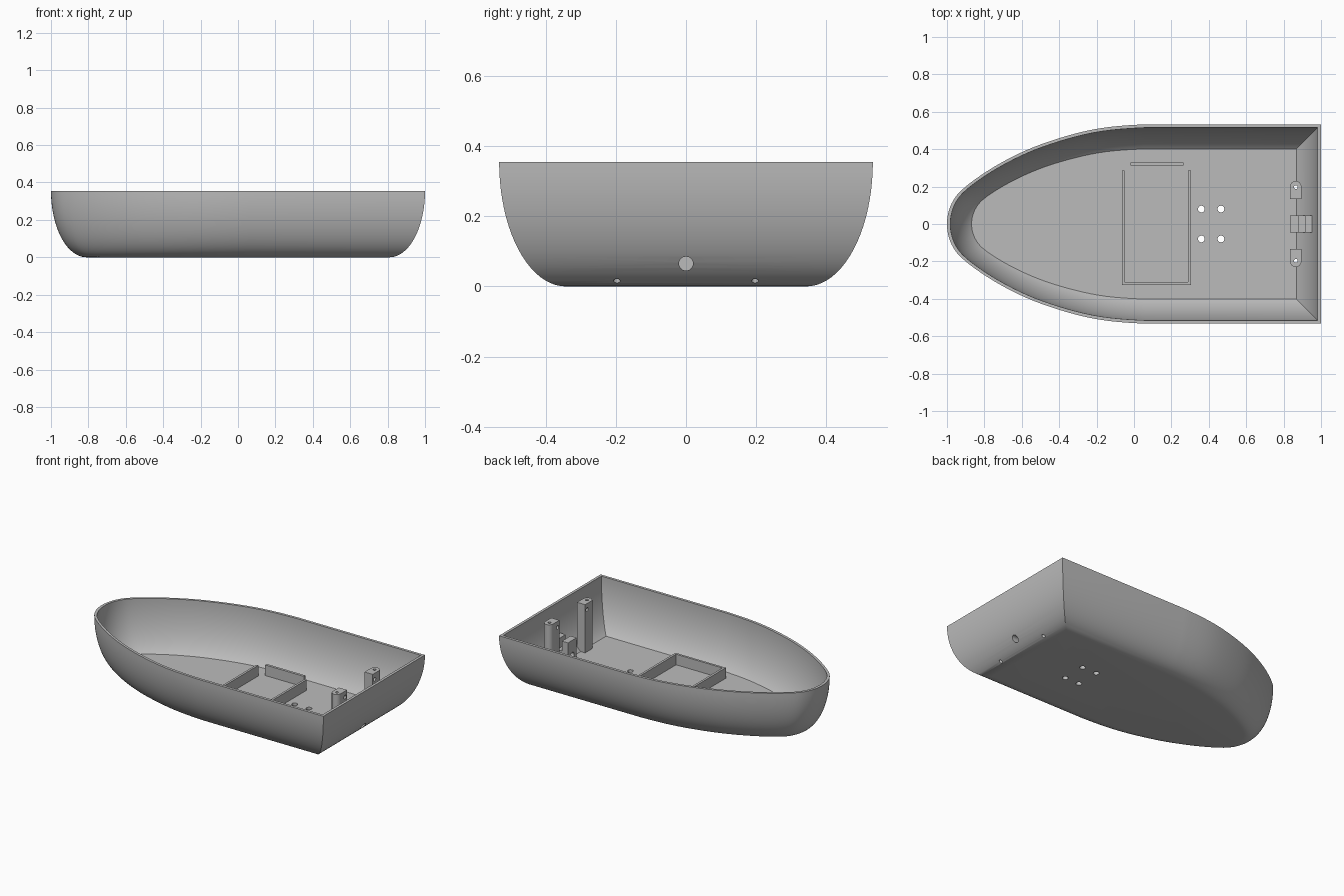
import bpy, bmesh, math
from mathutils import Matrix, Vector

if "Cube" in bpy.data.objects:
    bpy.data.objects.remove(bpy.data.objects["Cube"], do_unlink=True)

HEIGHT, HALF_WIDTH, CURVE_IN = 0.355, 0.533, 0.19
WALL, FLOOR = 0.018, 0.03

grey = bpy.data.materials.new("plain grey")
grey.use_nodes = True
grey.diffuse_color = (0.5, 0.5, 0.5, 1)
grey.node_tree.nodes["Principled BSDF"].inputs["Base Color"].default_value = (0.5, 0.5, 0.5, 1)


def finish(name, bm):
    bmesh.ops.recalc_face_normals(bm, faces=bm.faces)
    mesh = bpy.data.meshes.new(name)
    bm.to_mesh(mesh)
    bm.free()
    obj = bpy.data.objects.new(name, mesh)
    bpy.context.collection.objects.link(obj)
    mesh.materials.append(grey)
    return obj


def activate(obj):
    bpy.ops.object.select_all(action='DESELECT')
    obj.select_set(True)
    bpy.context.view_layer.objects.active = obj


def boolean(obj, other, operation):
    activate(obj)
    mod = obj.modifiers.new("boolean", 'BOOLEAN')
    mod.operation, mod.solver, mod.object = operation, 'EXACT', other
    bpy.ops.object.modifier_apply(modifier=mod.name)


def box(bm, x0, x1, y0, y1, z0, z1):
    size = Matrix.Diagonal((x1 - x0, y1 - y0, z1 - z0, 1))
    centre = Matrix.Translation(((x0 + x1) / 2, (y0 + y1) / 2, (z0 + z1) / 2))
    bmesh.ops.create_cube(bm, size=1, matrix=centre @ size)


def cylinder(bm, centre, radius, depth, along_x=False):
    turn = Matrix.Rotation(math.pi / 2 if along_x else 0, 4, 'Y')
    bmesh.ops.create_cone(bm, cap_ends=True, segments=24, radius1=radius, radius2=radius,
                          depth=depth, matrix=Matrix.Translation(centre) @ turn)


# Rim outline: rounded bow, straight sides, flat transom
key = [Vector(p) for p in [(-0.975, -0.11), (-1, 0), (-0.975, 0.11), (-0.9, 0.2), (-0.72, 0.322),
                           (-0.5, 0.425), (-0.22, 0.505), (0.06, HALF_WIDTH), (0.34, HALF_WIDTH)]]
half = []
for a, b, c, d in zip(key, key[1:], key[2:], key[3:]):
    for i in range(6):
        t = i / 6
        half.append(0.5 * (2 * b + (c - a) * t + (2 * a - 5 * b + 4 * c - d) * t * t
                           + (3 * b - a - 3 * c + d) * t ** 3))
half += [key[-2], Vector((1, HALF_WIDTH))]
outline = half + [Vector((p.x, -p.y)) for p in reversed(half[1:])]


def profile(extra, bottom, steps=20):
    """Inset and height pairs from the bottom up to the rim."""
    start = math.acos(1 - bottom / HEIGHT)
    angles = [start + (math.pi / 2 - start) * i / steps for i in range(steps + 1)]
    return [(CURVE_IN * (1 - math.sin(a)) + extra, HEIGHT * (1 - math.cos(a))) for a in angles]


def loft(name, levels):
    bm = bmesh.new()
    rings = [[bm.verts.new((p.x * (1 - d), p.y * (1 - d / HALF_WIDTH), z)) for p in outline]
             for d, z in levels]
    n = len(outline)
    for low, high in zip(rings, rings[1:]):
        for i in range(n):
            j = (i + 1) % n
            bm.faces.new((low[i], low[j], high[j], high[i]))
    bm.faces.new(rings[0])
    bm.faces.new(rings[-1])
    return finish(name, bm)


# Hull shell, and a solid core that trims fittings to the hull
hull = loft("hull", profile(0, 0) + profile(WALL, FLOOR)[::-1])
core = loft("trim_core", profile(0.008, 0.02))

# Drilled holes: floor, posts and shaft outlet
bm = bmesh.new()
for x in (0.36, 0.465):
    for y in (-0.08, 0.08):
        cylinder(bm, (x, y, 0.03), 0.018, 0.12)
for y in (-1, 1):
    cylinder(bm, (0.865, y * 0.197, 0.2), 0.01, 0.5)
    cylinder(bm, (0.865, y * 0.155, 0.31), 0.012, 0.12, True)
cylinder(bm, (0.94, 0, 0.065), 0.02, 0.3, True)
holes = finish("hole_cutters", bm)
boolean(hull, holes, 'DIFFERENCE')
parts = [hull]

# Tall stern posts with rounded outer faces
for side, name in ((1, "left_post"), (-1, "right_post")):
    bm = bmesh.new()
    arc = [(0.865 + 0.03 * math.cos(a), side * (0.2 + 0.03 * math.sin(a)))
           for a in [math.pi * i / 12 for i in range(13)]]
    loop = arc + [(0.835, side * 0.135), (0.895, side * 0.135)]
    face = bm.faces.new([bm.verts.new((x, y, 0)) for x, y in loop])
    top = bmesh.ops.extrude_face_region(bm, geom=[face])["geom"]
    bmesh.ops.translate(bm, vec=(0, 0, 0.35),
                        verts=[v for v in top if isinstance(v, bmesh.types.BMVert)])
    post = finish(name, bm)
    boolean(post, core, 'INTERSECT')
    boolean(post, holes, 'DIFFERENCE')
    parts.append(post)

# Shaft cradle: two blocks with a slot and a low bridge
for name, x0, x1, width, top in (("cradle_front", 0.835, 0.88, 0.045, 0.165),
                                 ("cradle_back", 0.915, 0.955, 0.045, 0.165),
                                 ("cradle_bridge", 0.88, 0.915, 0.045, 0.1)):
    bm = bmesh.new()
    box(bm, x0, x1, -width, width, 0, top)
    block = finish(name, bm)
    boolean(block, core, 'INTERSECT')
    boolean(block, holes, 'DIFFERENCE')
    parts.append(block)

# Tray frame on the floor, open on one side, with a separate end stop
for name, x0, x1, y0, y1 in (("tray_front_wall", -0.065, 0.305, -0.325, -0.31),
                             ("tray_bow_wall", -0.065, -0.05, -0.31, 0.285),
                             ("tray_stern_wall", 0.29, 0.305, -0.31, 0.285),
                             ("tray_end_stop", -0.02, 0.265, 0.313, 0.33)):
    bm = bmesh.new()
    box(bm, x0, x1, y0, y1, 0.02, 0.1)
    parts.append(finish(name, bm))

for helper in (core, holes):
    bpy.data.objects.remove(helper, do_unlink=True)
for obj in parts:
    activate(obj)
    bpy.ops.object.shade_smooth_by_angle(angle=math.radians(30))
